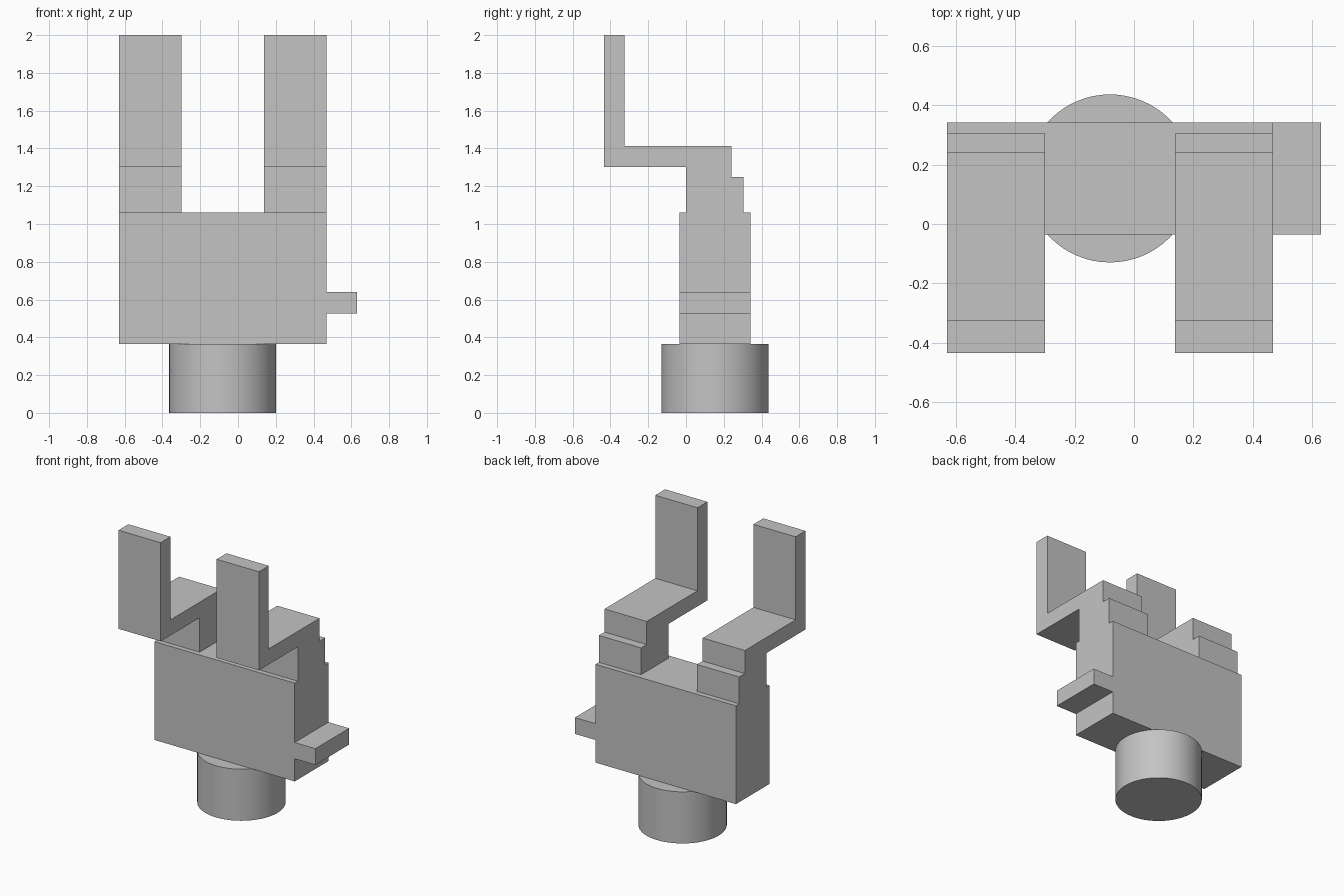
import bpy
import bmesh
from mathutils import Vector

cube = bpy.data.objects.get("Cube")
if cube:
    bpy.data.objects.remove(cube, do_unlink=True)

grey = bpy.data.materials.new("plain grey")
grey.use_nodes = True
colour = (0.55, 0.55, 0.55, 1)
grey.diffuse_color = colour
grey.node_tree.nodes["Principled BSDF"].inputs["Base Color"].default_value = colour


def finish(name, bm):
    """Turn a bmesh into a named grey object."""
    bmesh.ops.recalc_face_normals(bm, faces=bm.faces)
    mesh = bpy.data.meshes.new(name)
    bm.to_mesh(mesh)
    bm.free()
    mesh.materials.append(grey)
    obj = bpy.data.objects.new(name, mesh)
    bpy.context.collection.objects.link(obj)
    return obj


def extrude_profile(name, points, direction):
    """Close a flat outline and extrude it into a solid."""
    bm = bmesh.new()
    face = bm.faces.new([bm.verts.new(p) for p in points])
    result = bmesh.ops.extrude_face_region(bm, geom=[face], use_keep_orig=True)
    moved = [v for v in result["geom"] if isinstance(v, bmesh.types.BMVert)]
    bmesh.ops.translate(bm, verts=moved, vec=Vector(direction))
    return finish(name, bm)


LEFT, RIGHT = 0.468, -0.63
FRONT, BACK = -0.035, 0.342
BASE, TOP = 0.365, 1.06

# Body slab with the side tab in its outline
body = [(RIGHT, BASE), (LEFT, BASE), (LEFT, 0.525), (0.63, 0.525),
        (0.63, 0.64), (LEFT, 0.64), (LEFT, TOP), (RIGHT, TOP)]
extrude_profile("body_with_side_tab", [(x, FRONT, z) for x, z in body],
                (0, BACK - FRONT, 0))

# Two cranked prongs with stepped backs
prong = [(0, TOP), (0, 1.303), (-0.435, 1.303), (-0.435, 2), (-0.325, 2),
         (-0.325, 1.413), (0.242, 1.413), (0.242, 1.25), (0.305, 1.25), (0.305, TOP)]
WIDTH = 0.33
for name, x in (("right_prong", RIGHT), ("left_prong", LEFT - WIDTH)):
    extrude_profile(name, [(x, y, z) for y, z in prong], (WIDTH, 0, 0))

# Round peg under the body
bm = bmesh.new()
bmesh.ops.create_cone(bm, cap_ends=True, segments=64, radius1=0.283,
                      radius2=0.283, depth=BASE)
bmesh.ops.translate(bm, verts=bm.verts, vec=((LEFT + RIGHT) / 2, (FRONT + BACK) / 2, BASE / 2))
peg = finish("round_peg", bm)
bpy.context.view_layer.objects.active = peg
peg.select_set(True)
bpy.ops.object.shade_smooth_by_angle()
